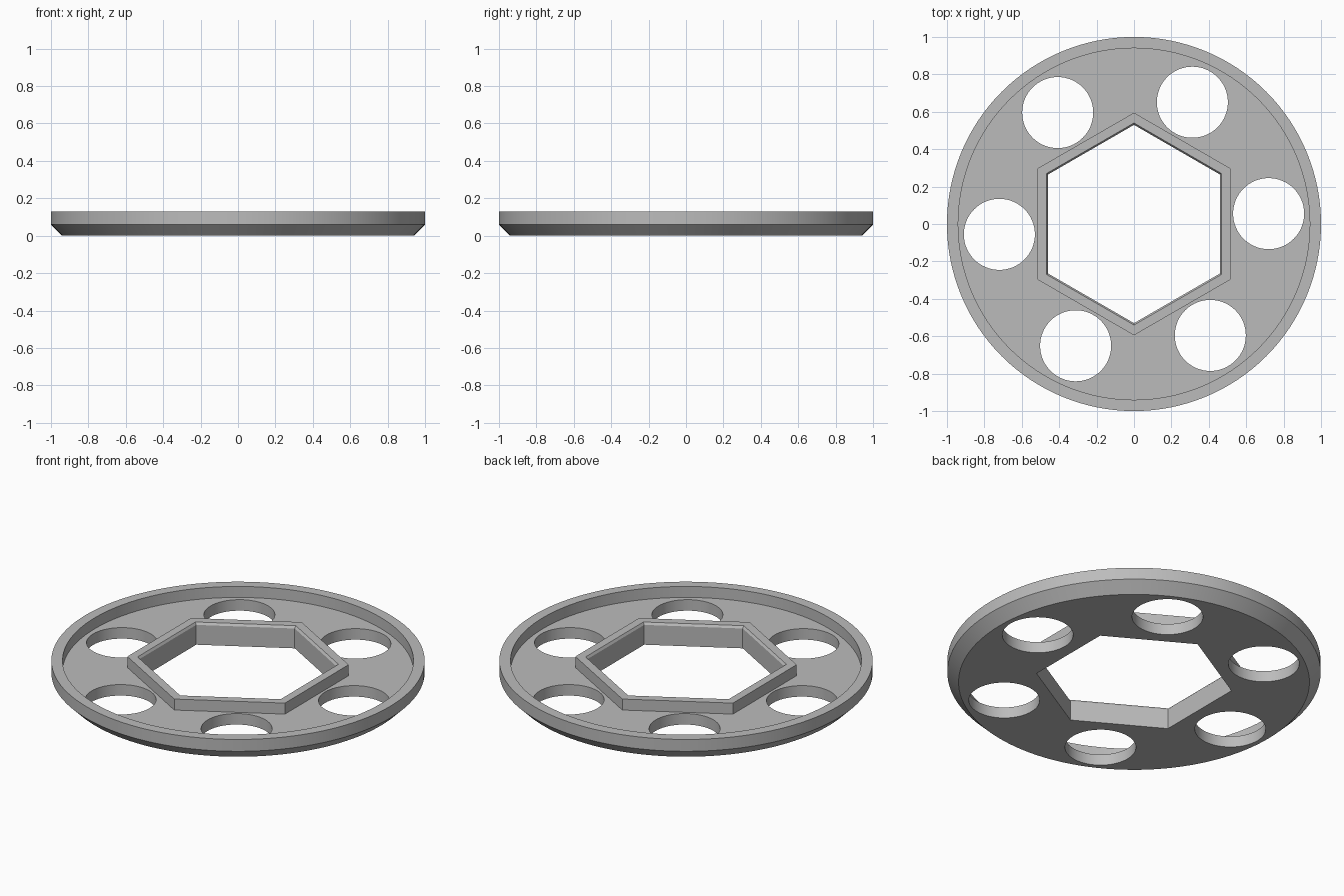
import bpy, bmesh, math

old = bpy.data.objects.get("Cube")
if old:
    bpy.data.objects.remove(old, do_unlink=True)

HEIGHT, FLOOR = 0.13, 0.065

grey = bpy.data.materials.new("plain_grey")
grey.use_nodes = True
colour = (0.5, 0.5, 0.5, 1)
grey.diffuse_color = colour
grey.node_tree.nodes["Principled BSDF"].inputs["Base Color"].default_value = colour


def turned(name, profile, sides, phase=0.0, centre=(0, 0)):
    """Closed solid turned from (radius, z) points, listed bottom to top."""
    bm = bmesh.new()
    rings = []
    for r, z in profile:
        angles = [phase + math.tau * i / sides for i in range(sides)]
        rings.append([bm.verts.new((centre[0] + r * math.cos(a),
                                    centre[1] + r * math.sin(a), z)) for a in angles])
    for low, high in zip(rings, rings[1:]):
        for i in range(sides):
            j = (i + 1) % sides
            bm.faces.new((low[i], low[j], high[j], high[i]))
    bm.faces.new(rings[0][::-1])
    bm.faces.new(rings[-1])
    mesh = bpy.data.meshes.new(name)
    bm.to_mesh(mesh)
    bm.free()
    mesh.materials.append(grey)
    obj = bpy.data.objects.new(name, mesh)
    bpy.context.collection.objects.link(obj)
    return obj


def combine(target, tool, operation):
    """Apply a boolean and discard the tool."""
    mod = target.modifiers.new(operation.title(), 'BOOLEAN')
    mod.operation, mod.object, mod.solver = operation, tool, 'EXACT'
    bpy.context.view_layer.objects.active = target
    bpy.ops.object.modifier_apply(modifier=mod.name)
    bpy.data.objects.remove(tool, do_unlink=True)


# Disc with a bevelled underside
wheel = turned("wheel_plate", [(0.94, 0), (1, 0.06), (1, HEIGHT)], 128)

# Recess inside the raised rim
combine(wheel, turned("recess", [(0.94, FLOOR), (0.94, 0.3)], 128), 'DIFFERENCE')

# Hexagonal collar, then its bore with a slightly chamfered mouth
point_up = math.radians(30)
combine(wheel, turned("collar", [(0.595, 0.03), (0.595, HEIGHT)], 6, point_up), 'UNION')
bore = [(0.53, -0.1), (0.53, 0.117), (0.54, HEIGHT), (0.571, 0.17)]
combine(wheel, turned("bore", bore, 6, point_up), 'DIFFERENCE')

# Ring of six round holes
for k in range(6):
    a = math.radians(4.4 + 60 * k)
    spot = (0.722 * math.cos(a), 0.722 * math.sin(a))
    combine(wheel, turned("hole", [(0.19, -0.1), (0.19, 0.3)], 64, 0, spot), 'DIFFERENCE')

# Smooth round walls, crisp edges
bpy.ops.object.select_all(action='DESELECT')
wheel.select_set(True)
bpy.context.view_layer.objects.active = wheel
bpy.ops.object.shade_smooth_by_angle(angle=math.radians(25))
